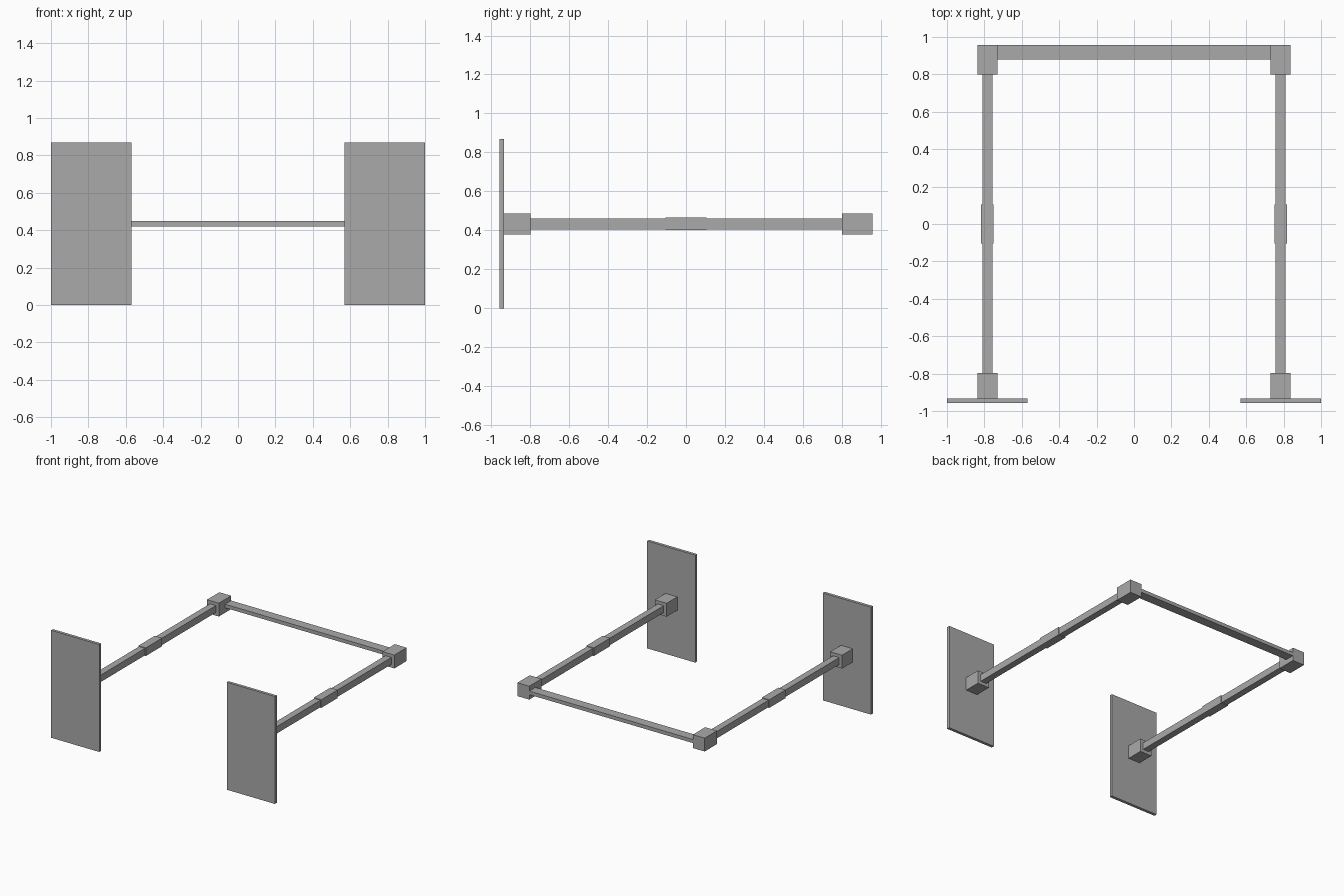
import bpy
import bmesh
from mathutils import Vector

cube = bpy.data.objects.get("Cube")
if cube:
    bpy.data.objects.remove(cube, do_unlink=True)

# Single plain grey
GREY = (0.4, 0.4, 0.4, 1.0)
grey = bpy.data.materials.new("plain_grey")
grey.use_nodes = True
grey.diffuse_color = GREY
grey.node_tree.nodes["Principled BSDF"].inputs["Base Color"].default_value = GREY


def box(name, low, high):
    """Box between two opposite corners."""
    low, high = Vector(low), Vector(high)
    size, centre = high - low, (low + high) / 2
    bm = bmesh.new()
    bmesh.ops.create_cube(bm, size=1)
    bmesh.ops.scale(bm, vec=size, verts=bm.verts)
    mesh = bpy.data.meshes.new(name)
    bm.to_mesh(mesh)
    bm.free()
    mesh.materials.append(grey)
    obj = bpy.data.objects.new(name, mesh)
    obj.location = centre
    bpy.context.collection.objects.link(obj)
    return obj


AXIS_X = 0.784   # side arm centre line
MID_Z = 0.434    # height of the frame


def arm_part(name, half_x, half_z, y0, y1):
    """Part centred on the side arm, built on both sides."""
    for side, sign in (("left", 1), ("right", -1)):
        x = sign * AXIS_X
        box(f"{side}_{name}", (x - half_x, y0, MID_Z - half_z),
            (x + half_x, y1, MID_Z + half_z))


# Upright end plates
for side, sign in (("left", 1), ("right", -1)):
    x0, x1 = sorted((sign * 0.57, sign * 1.0))
    box(f"{side}_end_plate", (x0, -0.957, 0), (x1, -0.933, 2 * MID_Z))

# Side arms: mounting block, rod, middle sleeve, rear corner block
arm_part("front_block", 0.053, 0.054, -0.933, -0.797)
arm_part("rod", 0.027, 0.028, -0.797, 0.80)
arm_part("sleeve", 0.033, 0.033, -0.105, 0.105)
arm_part("corner_block", 0.053, 0.054, 0.80, 0.957)

# Flat bar joining the rear corners
box("rear_bar", (-0.731, 0.88, 0.42), (0.731, 0.957, 0.449))
